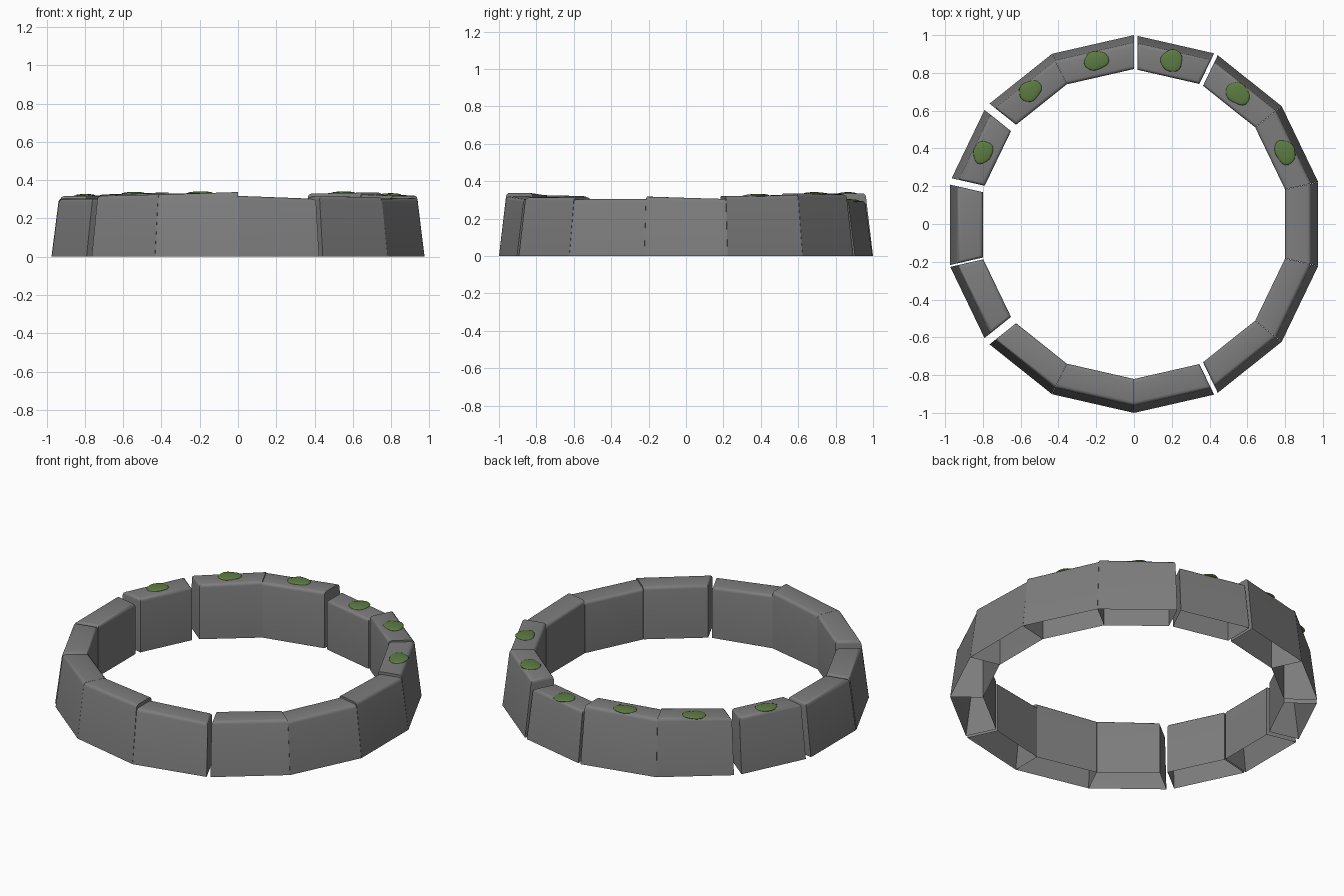
import bpy, bmesh, math, random
from mathutils import Vector

random.seed(4)
if "Cube" in bpy.data.objects:
    bpy.data.objects.remove(bpy.data.objects["Cube"])


def material(name, rgb):
    m = bpy.data.materials.new(name)
    m.use_nodes = True
    m.diffuse_color = (*rgb, 1)
    node = m.node_tree.nodes["Principled BSDF"]
    node.inputs["Base Color"].default_value = (*rgb, 1)
    node.inputs["Roughness"].default_value = 0.9
    return m


STONE = material("grey stone", (0.205, 0.205, 0.205))
MOSS = material("green moss", (0.11, 0.2, 0.055))


def finish(bm, name, mat, angle):
    mesh = bpy.data.meshes.new(name)
    bm.to_mesh(mesh)
    bm.free()
    mesh.materials.append(mat)
    obj = bpy.data.objects.new(name, mesh)
    bpy.context.collection.objects.link(obj)
    bpy.ops.object.select_all(action='DESELECT')
    obj.select_set(True)
    bpy.context.view_layer.objects.active = obj
    bpy.ops.object.shade_smooth_by_angle(angle=math.radians(angle))
    return obj


COUNT = 14
STEP = math.tau / COUNT
BASE_OUT, TOP_OUT, INNER = 0.975, 0.936, 0.80   # distances to the flat walls


def stone_block(index, trim0, trim1, h0, h1):
    """Hollow wedge block, open below, with softened top edges."""
    mid = index * STEP
    radial = Vector((math.cos(mid), math.sin(mid), 0))
    along = Vector((-math.sin(mid), math.cos(mid), 0))
    half = math.tan(STEP / 2)
    bm = bmesh.new()

    def corner(dist, side, z):
        trim = trim0 if side < 0 else trim1
        p = radial * dist + along * side * (dist * half - trim)
        return bm.verts.new((p.x, p.y, z))

    base, top = [], []
    for side, inward in ((-1, False), (1, False), (1, True), (-1, True)):
        base.append(corner(INNER if inward else BASE_OUT, side, 0))
        top.append(corner(INNER if inward else TOP_OUT, side, h0 if side < 0 else h1))
    for i in range(4):
        j = (i + 1) % 4
        bm.faces.new((base[i], base[j], top[j], top[i]))
    bm.faces.new(top)
    bmesh.ops.recalc_face_normals(bm, faces=bm.faces)

    # Long top edges are always rounded, end edges only beside a gap
    rounded = [(0, 1), (2, 3)]
    if trim1 > 0.004:
        rounded.append((1, 2))
    if trim0 > 0.004:
        rounded.append((3, 0))
    edges = [bm.edges.get((top[a], top[b])) for a, b in rounded]
    bmesh.ops.bevel(bm, geom=edges, offset=0.018, segments=3, profile=0.5,
                    affect='EDGES', clamp_overlap=True)
    bmesh.ops.recalc_face_normals(bm, faces=bm.faces)
    if max(bm.faces, key=lambda f: f.calc_center_median().z).normal.z < 0:
        bmesh.ops.reverse_faces(bm, faces=bm.faces)
    finish(bm, f"stone_block_{index + 1}", STONE, 35)


def moss_patch(index, x, y, z, slope, size_along, size_across):
    """Thin irregular dome lying on a block top."""
    mid = index * STEP
    bm = bmesh.new()
    bmesh.ops.create_icosphere(bm, subdivisions=3, radius=1)
    phase = random.uniform(0, math.tau)
    for v in bm.verts:
        a = math.atan2(v.co.y, v.co.x)
        wobble = 1 + 0.05 * math.sin(3 * a + phase) + 0.03 * math.sin(5 * a)
        across, along = v.co.x * size_across * wobble, v.co.y * size_along * wobble
        v.co = (x + across * math.cos(mid) - along * math.sin(mid),
                y + across * math.sin(mid) + along * math.cos(mid),
                z + along * slope + v.co.z * 0.009)
    finish(bm, f"moss_patch_{index}", MOSS, 60)


# Trim and top height at each end, going round from the +x side
T = 0.0005
blocks = [
    (T, T, .317, .305), (T, T, .320, .326), (T, .012, .335, .330),
    (.010, .018, .295, .295), (T, T, .335, .330), (T, .022, .335, .325),
    (.022, .022, .320, .318), (.014, .005, .305, .303), (.005, .022, .303, .303),
    (.022, T, .320, .325), (T, T, .325, .338), (T, .010, .318, .303),
    (.012, T, .315, .312), (T, T, .303, .306),
]
for i, block in enumerate(blocks):
    stone_block(i, *block)

# Moss on the six rear blocks: position, then half sizes along and across
moss = {1: (.80, .38, .068, .052), 2: (.55, .69, .068, .054),
        3: (.20, .865, .057, .060), 4: (-.20, .865, .066, .050),
        5: (-.55, .705, .064, .052), 6: (-.80, .38, .062, .050)}
for i, (x, y, along, across) in moss.items():
    h0, h1 = blocks[i][2:]
    moss_patch(i, x, y, (h0 + h1) / 2, (h1 - h0) / 0.4, along, across)
